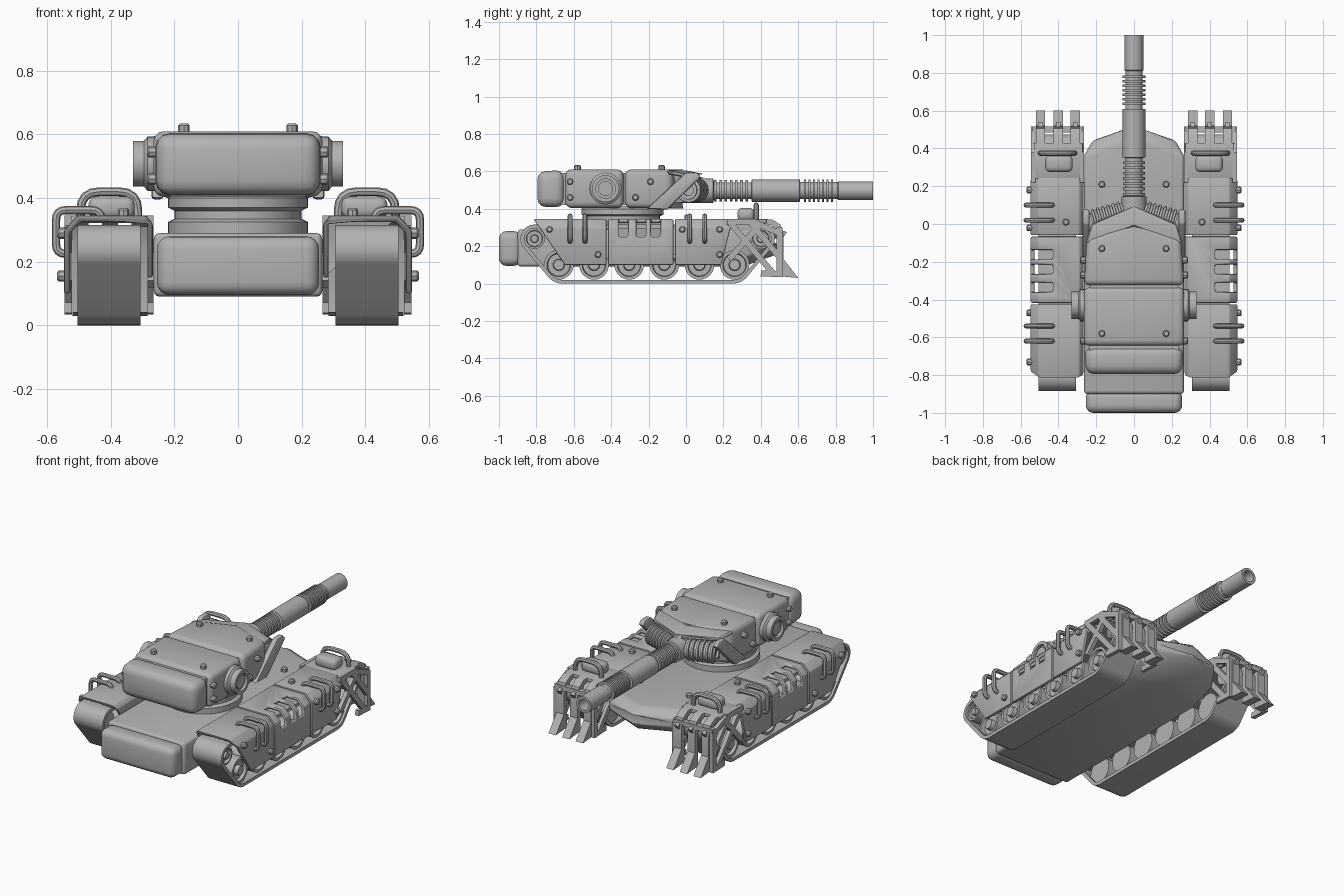
import bpy, bmesh, math
from mathutils import Vector, Matrix

cube = bpy.data.objects.get("Cube")
if cube:
    bpy.data.objects.remove(cube, do_unlink=True)

grey = bpy.data.materials.new("plain grey")
grey.use_nodes = True
tone = (0.45, 0.45, 0.45, 1)
grey.diffuse_color = tone
grey.node_tree.nodes["Principled BSDF"].inputs["Base Color"].default_value = tone


def finish(name, data, mirror=False, bevel=0, segments=3, cutter=None):
    """Turn a bmesh or curve into a finished, smoothed object."""
    if isinstance(data, bmesh.types.BMesh):
        bmesh.ops.recalc_face_normals(data, faces=data.faces)
        mesh = bpy.data.meshes.new(name)
        data.to_mesh(mesh)
        data.free()
        data = mesh
    ob = bpy.data.objects.new(name, data)
    bpy.context.collection.objects.link(ob)
    data.materials.append(grey)
    if cutter:
        mod = ob.modifiers.new("slots", 'BOOLEAN')
        mod.object, mod.solver = cutter, 'EXACT'
    if bevel:
        mod = ob.modifiers.new("bevel", 'BEVEL')
        mod.width, mod.segments = bevel, segments
        mod.limit_method, mod.angle_limit = 'ANGLE', math.radians(32)
    if mirror:
        ob.modifiers.new("mirror", 'MIRROR')
    bpy.ops.object.select_all(action='DESELECT')
    ob.select_set(True)
    bpy.context.view_layer.objects.active = ob
    bpy.ops.object.convert(target='MESH')
    bpy.ops.object.shade_smooth_by_angle(angle=math.radians(35))
    return ob


def loft(bm, rings, caps=True):
    """Skin closed rings that share a point count."""
    rows = [[bm.verts.new(p) for p in ring] for ring in rings]
    n = len(rows[0])
    for a, b in zip(rows, rows[1:]):
        for i in range(n):
            j = (i + 1) % n
            bm.faces.new((a[i], a[j], b[j], b[i]))
    if caps:
        bm.faces.new(rows[0])
        bm.faces.new(rows[-1])
    return bm


def plate(bm, outline, x0, x1):
    """Extrude a side outline of (y, z) points across x."""
    return loft(bm, [[(x, y, z) for y, z in outline] for x in (x0, x1)])


def box(bm, x0, x1, y0, y1, z0, z1):
    return plate(bm, [(y0, z0), (y1, z0), (y1, z1), (y0, z1)], x0, x1)


def bar(bm, p, q, width, x0, x1):
    """Flat strut between two (y, z) points."""
    p, q = Vector(p), Vector(q)
    d = (q - p).normalized()
    side = Vector((-d.y, d.x)) * width / 2
    plate(bm, [p - side, q - side, q + side, p + side], x0, x1)


def lathe(bm, profile, origin, axis, sides=32):
    """Turn (radius, distance) points about an axis."""
    turn = Matrix.Translation(origin) @ Vector(axis).to_track_quat('Z', 'Y').to_matrix().to_4x4()
    rings = []
    for r, t in profile:
        angles = [math.tau * i / sides for i in range(sides)]
        rings.append([turn @ Vector((r * math.cos(a), r * math.sin(a), t)) for a in angles])
    loft(bm, rings, caps=False)
    bmesh.ops.remove_doubles(bm, verts=bm.verts, dist=1e-5)
    return bm


def pipe(name, corners, radius, bend):
    """Round pipe with curved corners, mirrored to both sides."""
    pts = [Vector(p) for p in corners]
    path = [pts[0]]
    for a, b, c in zip(pts, pts[1:], pts[2:]):
        s, e = b + (a - b).normalized() * bend, b + (c - b).normalized() * bend
        for t in (0, .25, .5, .75, 1):
            path.append(s * (1 - t) ** 2 + b * 2 * t * (1 - t) + e * t * t)
    path.append(pts[-1])
    cu = bpy.data.curves.new(name, 'CURVE')
    cu.dimensions, cu.bevel_depth, cu.bevel_resolution, cu.use_fill_caps = '3D', radius, 2, True
    sp = cu.splines.new('POLY')
    sp.points.add(len(path) - 1)
    for point, co in zip(sp.points, path):
        point.co = (*co, 1)
    finish(name, cu, mirror=True)


def chevron(y_mid, y_side, w, lo, hi):
    """Cross-section whose middle runs ahead of its sides."""
    return [(-w, y_side, lo), (0, y_mid, lo), (w, y_side, lo),
            (w, y_side, hi), (0, y_mid, hi), (-w, y_side, hi)]


X, Y, Z = (1, 0, 0), (0, 1, 0), (0, 0, 1)

# Hull
finish("hull_front", box(bmesh.new(), -.255, .255, -1, -.88, .095, .28), bevel=.04, segments=4)
hull = [chevron(-.9, -.9, .265, .09, .29), chevron(.3, .2, .265, .09, .29),
        chevron(.47, .36, .265, .15, .29), chevron(.53, .44, .22, .2, .25)]
finish("hull", loft(bmesh.new(), hull), bevel=.018)

# Turret ring
ring = [(0, .28), (.22, .28), (.22, .325), (.2, .335), (.2, .36), (.22, .37), (.22, .4), (.2, .415), (0, .415)]
finish("turret_ring", lathe(bmesh.new(), ring, (0, -.34, 0), Z, 48))

# Turret body in three armour sections
sections = [
    ("turret_front", [chevron(-.795, -.795, .255, .41, .6), chevron(-.65, -.65, .262, .408, .606)], .045),
    ("turret_middle", [chevron(-.645, -.645, .265, .405, .61), chevron(-.335, -.335, .265, .405, .61)], .03),
    ("turret_rear", [chevron(-.325, -.325, .265, .405, .61), chevron(.02, -.08, .25, .4, .61)], .03)]
for name, rings, bevel in sections:
    finish(name, loft(bmesh.new(), rings), bevel=bevel)
core = [chevron(-.75, -.75, .24, .42, .59), chevron(-.1, -.15, .23, .42, .59), chevron(.08, .02, .15, .44, .57)]
finish("turret_core", loft(bmesh.new(), core))

# Sloping collar around the gun mount
roof = [chevron(.0, -.1, .255, .585, .605), chevron(.1, 0, .225, .565, .585)]
finish("collar_roof", loft(bmesh.new(), roof), bevel=.006, segments=1)
cheek = [(-.21, .4), (-.1, .395), (.08, .57), (.06, .595), (0, .595)]
finish("collar_cheek", plate(bmesh.new(), cheek, .235, .272), mirror=True, bevel=.01, segments=2)

# Ribbed drums beside the gun
rib_profile = [(0, 0)]
for i in range(6):
    t = i * .028
    rib_profile += [(.055, t), (.055, t + .012), (.066, t + .014), (.066, t + .026)]
rib_profile += [(.05, .168), (.05, .178), (.03, .178), (.03, .165), (0, .165)]
finish("gun_mount_drum", lathe(bmesh.new(), rib_profile, (.05, .06, .5), (.17, -.05, 0)), mirror=True)

# Barrel with two ribbed stretches and a hollow muzzle
def ribbed(start, count, step, low, high):
    out = []
    for i in range(count):
        t = start + i * step
        out += [(low, t), (high, t), (high, t + step / 2), (low, t + step / 2)]
    return out

barrel = [(0, 0), (.066, 0), (.066, .145)] + ribbed(.15, 7, .028, .044, .058)
barrel += [(.044, .35), (.06, .352), (.06, .608), (.046, .61)] + ribbed(.63, 7, .024, .046, .06)
barrel += [(.046, .81), (.05, .815), (.05, 1), (.034, 1), (.034, .88), (0, .88)]
finish("barrel", lathe(bmesh.new(), barrel, (0, 0, .497), Y))

# Side drums on the turret
drum = [(.085, 0), (.085, .035), (.072, .045), (.072, .08), (.052, .08), (.052, .062),
        (.04, .062), (.04, .072), (0, .072)]
finish("turret_side_drum", lathe(bmesh.new(), drum, (.25, -.43, .508), X), mirror=True)

# Tracks: a belt wrapped around four guide circles
guides = [(Vector((-.81, .24)), .075), (Vector((.4, .24)), .075),
          (Vector((-.66, .1)), .1), (Vector((.25, .1)), .1)]
outer, inner = [], []
for i in range(96):
    a = math.tau * (i + .5) / 96
    d = Vector((math.cos(a), math.sin(a)))
    c, r = max(guides, key=lambda g: g[0].dot(d) + g[1])
    outer.append(c + d * r)
    inner.append(c + d * (r - .02))
belt = [[(x, *p) for p in loop] for x, loop in ((.306, outer), (.505, outer), (.505, inner), (.306, inner), (.306, outer))]
belt_bm = loft(bmesh.new(), belt, caps=False)
bmesh.ops.remove_doubles(belt_bm, verts=belt_bm.verts, dist=1e-5)
finish("track_belt", belt_bm, mirror=True)

# Road wheels and end wheels
wheels = bmesh.new()
spots = [(-.68 + i * .188, .1, .079) for i in range(6)] + [(-.81, .24, .055), (.4, .24, .055)]
for y, z, r in spots:
    profile = [(0, 0), (r, 0), (r, .17), (r * .8, .17), (r * .75, .15), (r * .4, .15), (r * .35, .175), (0, .175)]
    lathe(wheels, profile, (.32, y, z), X, 28)
finish("wheels", wheels, mirror=True)

# Track covers: an arch swept along y in three panels, the middle one slotted
arch = [(.547, .1), (.547, .3), (.505, .345), (.29, .345), (.268, .32), (.268, .15),
        (.285, .15), (.285, .325), (.495, .325), (.527, .29), (.527, .1)]
slots = bmesh.new()
for y in (-.335, -.24, -.162):
    box(slots, .43, .6, y - .025, y + .025, .25, .4)
cutter = finish("slot_cutter", slots)
cutter.hide_render = True
lean_front = lambda z: -.815 + (.345 - z) * .68
lean_rear = lambda z: .25 - (.345 - z) * .25
panels = [("cover_front", lean_front, lambda z: -.425, None),
          ("cover_middle", lambda z: -.417, lambda z: -.067, cutter),
          ("cover_rear", lambda z: -.059, lean_rear, None)]
for name, start, end, cut in panels:
    rings = [[(x, f(z), z) for x, z in arch] for f in (start, end)]
    finish(name, loft(bmesh.new(), rings), mirror=True, bevel=.007, segments=2, cutter=cut)
bpy.data.objects.remove(cutter, do_unlink=True)

# Rear roof and open strut frame
finish("cover_roof", box(bmesh.new(), .27, .53, .24, .43, .322, .345), mirror=True, bevel=.006, segments=2)
frame = bmesh.new()
struts = [((.24, .32), (.47, .05)), ((.23, .13), (.4, .32)), ((.5, .28), (.5, .035)),
          ((.36, .33), (.5, .27)), ((.22, .33), (.38, .33)), ((.35, .32), (.5, .14)), ((.4, .055), (.51, .05))]
for p, q in struts:
    for x0, x1 in ((.522, .546), (.265, .285)):
        bar(frame, p, q, .032, x0, x1)
box(frame, .27, .54, .485, .515, .27, .3)
finish("rear_frame", frame, mirror=True)

# Claws curling over the rear of each track
claw = [(.41, .345), (.46, .343), (.505, .315), (.522, .26), (.522, .13), (.6, .03),
        (.49, .04), (.495, .24), (.46, .31), (.41, .325)]
ear = [(.51, .285), (.54, .275), (.51, .235)]
claws = bmesh.new()
for x in (.31, .402, .495):
    plate(claws, claw, x - .025, x + .025)
    plate(claws, ear, x - .012, x + .012)
finish("claws", claws, mirror=True)

# Rear boxes and handles
finish("rear_box", box(bmesh.new(), .325, .47, .275, .365, .335, .405), mirror=True, bevel=.025)
pipe("rear_handle", [(.315, .375, .33), (.315, .375, .42), (.495, .375, .42), (.495, .375, .33)], .014, .06)
for y in (-.62, -.54, .02, .1):
    pipe("side_handle", [(.43, y, .33), (.43, y, .362), (.572, y, .362), (.572, y, .225), (.53, y, .225)], .013, .03)

# Bolts on the roofs and sides
bolts = bmesh.new()
head = [(.018, -.01), (.018, .018), (.012, .024), (0, .024)]
for x, y, z in ((.17, -.13, .61), (.17, -.58, .61), (.17, .21, .29), (.36, .01, .345)):
    lathe(bolts, head, (x, y, z), Z, 8)
for y, z in ((-.73, .29), (-.47, .155), (-.02, .29), (.18, .155), (.18, .29)):
    lathe(bolts, head, (.545, y, z), X, 8)
for y, z in ((-.62, .545), (-.62, .46), (-.19, .545), (-.27, .46)):
    lathe(bolts, head, (.262, y, z), X, 8)
finish("bolts", bolts, mirror=True)
